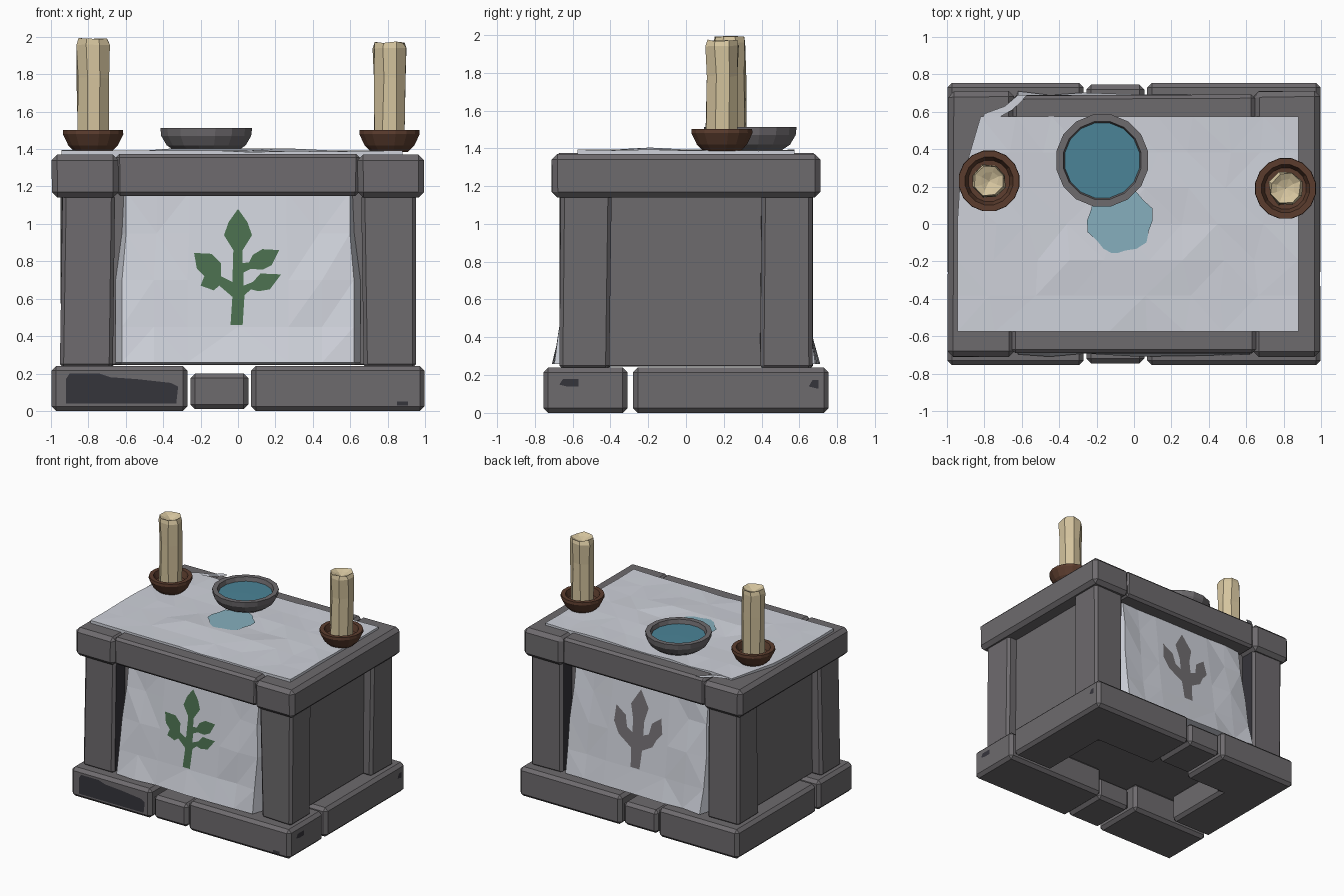
import bpy, bmesh, math, random
from mathutils import Vector

if "Cube" in bpy.data.objects:
    bpy.data.objects.remove(bpy.data.objects["Cube"])

random.seed(4)


def material(name, rgb):
    m = bpy.data.materials.new(name)
    m.diffuse_color = (*rgb, 1)
    m.use_nodes = True
    m.node_tree.nodes["Principled BSDF"].inputs["Base Color"].default_value = m.diffuse_color
    return m


STONE = material("grey stone", (0.155, 0.146, 0.155))
DARK = material("dark stone", (0.036, 0.035, 0.044))
CLOTH = material("white cloth", (0.62, 0.64, 0.70))
GREEN = material("leaf green", (0.068, 0.155, 0.075))
FADED = material("faded grey", (0.165, 0.155, 0.165))
WATER = material("water blue", (0.07, 0.23, 0.31))
DAMP = material("damp cloth blue", (0.24, 0.43, 0.51))
WAX = material("candle wax", (0.66, 0.55, 0.34))
WOOD = material("brown wood", (0.105, 0.046, 0.027))


def finish(name, bm, *mats):
    me = bpy.data.meshes.new(name)
    bm.to_mesh(me)
    bm.free()
    for m in mats:
        me.materials.append(m)
    ob = bpy.data.objects.new(name, me)
    bpy.context.collection.objects.link(ob)
    return ob


def jitter(a):
    return random.uniform(-a, a)


def prism(name, pts, z0, z1, bevel=0.025, jit=0.0, dark_inside=False):
    """Bevelled stone block from a plan outline."""
    bm = bmesh.new()
    low = [bm.verts.new((x + jitter(jit), y + jitter(jit), z0)) for x, y in pts]
    top = [bm.verts.new((x + jitter(jit), y + jitter(jit), z1)) for x, y in pts]
    bm.faces.new(low)
    bm.faces.new(top)
    n = len(pts)
    for i in range(n):
        j = (i + 1) % n
        bm.faces.new((low[i], low[j], top[j], top[i]))
    bmesh.ops.recalc_face_normals(bm, faces=bm.faces)
    bmesh.ops.bevel(bm, geom=list(bm.edges), offset=bevel, segments=1, affect='EDGES')
    bm.normal_update()
    if dark_inside:
        side = 1 if pts[0][0] > 0 else -1
        for f in bm.faces:
            if f.normal.x * side < -0.9:
                f.material_index = 1
    return finish(name, bm, STONE, DARK)


def rect(x0, x1, y0, y1):
    return [(x0, y0), (x1, y0), (x1, y1), (x0, y1)]


def plate(name, pts, facing, mat):
    """Flat painted detail, turned to face a direction."""
    bm = bmesh.new()
    f = bm.faces.new([bm.verts.new(p) for p in pts])
    f.normal_update()
    if f.normal.dot(Vector(facing)) < 0:
        f.normal_flip()
    bmesh.ops.triangulate(bm, faces=list(bm.faces))
    return finish(name, bm, mat)


def lathe(name, profile, n, cx, cy, mat, jit=0.0):
    """Faceted turned part; profile ends on the axis."""
    bm = bmesh.new()
    rings = []
    for r, z in profile:
        if r == 0:
            rings.append([bm.verts.new((cx, cy, z))] * n)
        else:
            rings.append([bm.verts.new((cx + r * math.cos(t) + jitter(jit),
                                        cy + r * math.sin(t) + jitter(jit),
                                        z + jitter(jit)))
                          for t in (2 * math.pi * (i + 0.5) / n for i in range(n))])
    for a, b in zip(rings, rings[1:]):
        for i in range(n):
            j = (i + 1) % n
            quad = list(dict.fromkeys((a[i], a[j], b[j], b[i])))
            bm.faces.new(quad)
    bmesh.ops.recalc_face_normals(bm, faces=bm.faces)
    return finish(name, bm, mat)


def grid(name, rows, up, mat):
    """Sheet of triangles through rows of points."""
    bm = bmesh.new()
    vs = [[bm.verts.new(p) for p in row] for row in rows]
    for a, b in zip(vs, vs[1:]):
        for i in range(len(a) - 1):
            bm.faces.new((a[i], a[i + 1], b[i + 1], b[i]))
    bmesh.ops.triangulate(bm, faces=list(bm.faces))
    bm.normal_update()
    if sum((f.normal.dot(Vector(up)) for f in bm.faces)) < 0:
        bmesh.ops.reverse_faces(bm, faces=list(bm.faces))
    return finish(name, bm, mat)


# Base stones: an open ring with gaps
prism("base_front_left", rect(-0.998, -0.27, -0.755, -0.31), 0.0, 0.24)
prism("base_front_right", rect(0.07, 0.998, -0.755, -0.31), 0.0, 0.24)
for s, inner, label in ((1, 0.07, "right"), (-1, -0.27, "left")):
    prism("base_back_" + label, [(s * 0.998, -0.28), (s * 0.998, 0.755), (inner, 0.755),
                                 (inner, 0.31), (s * 0.62, 0.31), (s * 0.62, -0.28)], 0.0, 0.24)
for s in (-1, 1):
    prism("base_small_stone", rect(-0.255, 0.055, *sorted((s * 0.745, s * 0.36))), 0.01, 0.2)

# Dark worn patches on the base
plate("worn_patch_front", [(x, -0.758, z) for x, z in (
    (-0.92, 0.04), (-0.33, 0.04), (-0.32, 0.13), (-0.36, 0.15), (-0.54, 0.17),
    (-0.68, 0.18), (-0.74, 0.2), (-0.9, 0.2), (-0.92, 0.17))], (0, -1, 0), DARK)
plate("worn_patch_small", [(x, -0.758, z) for x, z in (
    (0.85, 0.03), (0.91, 0.03), (0.91, 0.05), (0.85, 0.05))], (0, -1, 0), DARK)
for y0, y1, z0, z1 in ((-0.67, -0.57, 0.14, 0.18), (0.65, 0.7, 0.13, 0.175)):
    plate("worn_patch_side", [(1.0, y0, z0 + 0.01), (1.0, y0 + 0.04, z0), (1.0, y1, z0),
                              (1.0, y1, z1), (1.0, y0 + 0.02, z1)], (1, 0, 0), DARK)

# Body with inset sides, four pillars
prism("body", rect(-0.87, 0.87, -0.53, 0.53), 0.245, 1.2, 0.005)
for sx in (-1, 1):
    for sy in (-1, 1):
        prism("pillar", rect(*sorted((sx * 0.665, sx * 0.945), reverse=sx > 0),
                             *sorted((sy * 0.4, sy * 0.665))),
              0.23, 1.16, 0.02, 0.008, True)

# Top slab in three pieces
prism("slab_middle", rect(-0.65, 0.65, -0.69, 0.69), 1.15, 1.375, 0.02, 0.004)
for s in (-1, 1):
    prism("slab_end", rect(*sorted((s * 0.64, s * 0.995)), -0.71, 0.71), 1.14, 1.37, 0.03, 0.003)


# Hanging cloths, recessed at the top and flaring at the foot
def hang_y(z):
    return 0.57 + (1.15 - z) / 0.7 * 0.09 if z >= 0.45 else 0.66 + (0.45 - z) * 0.2


xs = (-0.655, -0.62, -0.45, -0.27, 0, 0.27, 0.45, 0.62, 0.655)
for s, label in ((-1, "front"), (1, "back")):
    rows = []
    for z in (1.17, 0.95, 0.7, 0.45, 0.26):
        row = []
        for x in xs:
            y = hang_y(z)
            if abs(x) > 0.65:
                y -= 0.1
            elif abs(x) > 0.3 or z < 0.4:
                y += jitter(0.014)
            row.append((x * (0.965 if z > 0.9 else 1), s * y, z))
        rows.append(row)
    rows.append([(x, s * 0.53, 0.25) for x in xs])
    grid(label + "_cloth", rows, (0, s, 0), CLOTH)

# Plant emblem on the front, faded emblem on the back
sprig = [(-0.04, 0.46), (0.025, 0.46), (0.035, 0.62), (0.07, 0.65), (0.11, 0.64), (0.17, 0.65),
         (0.23, 0.73), (0.12, 0.735), (0.08, 0.69), (0.03, 0.67), (0.03, 0.74), (0.07, 0.76),
         (0.13, 0.755), (0.18, 0.78), (0.22, 0.86), (0.13, 0.865), (0.08, 0.835), (0.06, 0.795),
         (0.025, 0.79), (0.025, 0.86), (0.075, 0.94), (0.05, 1.01), (0, 1.08), (-0.05, 1.01),
         (-0.075, 0.94), (-0.025, 0.86), (-0.03, 0.69), (-0.09, 0.72), (-0.09, 0.79),
         (-0.14, 0.84), (-0.235, 0.845), (-0.22, 0.76), (-0.18, 0.72), (-0.2, 0.67),
         (-0.13, 0.645), (-0.1, 0.67), (-0.03, 0.61)]
plate("front_emblem", [(x, -hang_y(z) - 0.005, z) for x, z in sprig], (0, -1, 0), GREEN)
trident = [(-0.04, 0.46), (0.04, 0.46), (0.05, 0.61), (0.14, 0.66), (0.17, 0.72), (0.22, 0.78),
           (0.2, 0.9), (0.12, 0.84), (0.1, 0.75), (0.05, 0.73), (0.05, 0.84), (0.08, 0.95),
           (0, 1.08), (-0.08, 0.95), (-0.05, 0.83), (-0.05, 0.73), (-0.1, 0.76), (-0.12, 0.85),
           (-0.21, 0.91), (-0.22, 0.78), (-0.17, 0.69), (-0.05, 0.61)]
plate("back_emblem", [(-x, hang_y(z) + 0.005, z) for x, z in trident], (0, 1, 0), FADED)

# Cloth over the top, with a crease
rows = []
for j in range(9):
    v = (j - 1) / 6
    vv = min(max(v, 0), 1)
    y = -0.575 + 1.15 * vv
    x0 = -0.945 if y < 0.15 else -0.945 + 0.125 * (y - 0.15) / 0.425
    row = []
    for i in range(12):
        u = (i - 1) / 9
        uu = min(max(u, 0), 1)
        x = x0 + (0.88 - x0) * uu
        border = u != uu or v != vv
        z = 1.355 if border else 1.388 + jitter(0.006)
        if not border and j == 3 and 4 <= i <= 7:
            z = 1.404
        if not border and 0 < uu < 1 and 0 < vv < 1:
            x += jitter(0.04)
        row.append((x, y, z))
    rows.append(row)
grid("top_cloth", rows, (0, 0, 1), CLOTH)
plate("cloth_corner_strip", [(x, y, 1.382) for x, y in (
    (-0.82, 0.53), (-0.74, 0.56), (-0.65, 0.61), (-0.57, 0.69), (-0.62, 0.69),
    (-0.69, 0.63), (-0.8, 0.59))], (0, 0, 1), CLOTH)

# Damp spot beside the bowl
plate("damp_spot", [(-0.075 + r * math.cos(t), 0.02 + r * math.sin(t), 1.402)
                    for t, r in ((k * math.pi / 9, 0.175 + 0.012 * math.sin(k * 2.1))
                                 for k in range(18))], (0, 0, 1), DAMP)

# Water bowl
lathe("bowl", [(0, 1.39), (0.17, 1.39), (0.215, 1.42), (0.245, 1.47), (0.25, 1.512),
               (0.212, 1.512), (0.19, 1.42), (0, 1.41)], 16, -0.17, 0.34, STONE)
lathe("bowl_water", [(0.205, 1.478), (0, 1.479)], 16, -0.17, 0.34, WATER)

# Candles in dishes
for cx, cy, top, label in ((-0.775, 0.23, 1.99, "left"), (0.81, 0.19, 1.97, "right")):
    lathe(label + "_candle_dish", [(0, 1.385), (0.1, 1.385), (0.135, 1.42), (0.165, 1.48),
                                   (0.163, 1.502), (0.13, 1.502), (0.112, 1.45), (0, 1.44)],
          16, cx, cy, WOOD)
    lathe(label + "_candle", [(0, 1.43), (0.09, 1.44), (0.09, 1.78), (0.093, top - 0.03),
                              (0.083, top), (0.05, top - 0.015), (0, top - 0.035)],
          8, cx, cy, WAX, 0.006)
